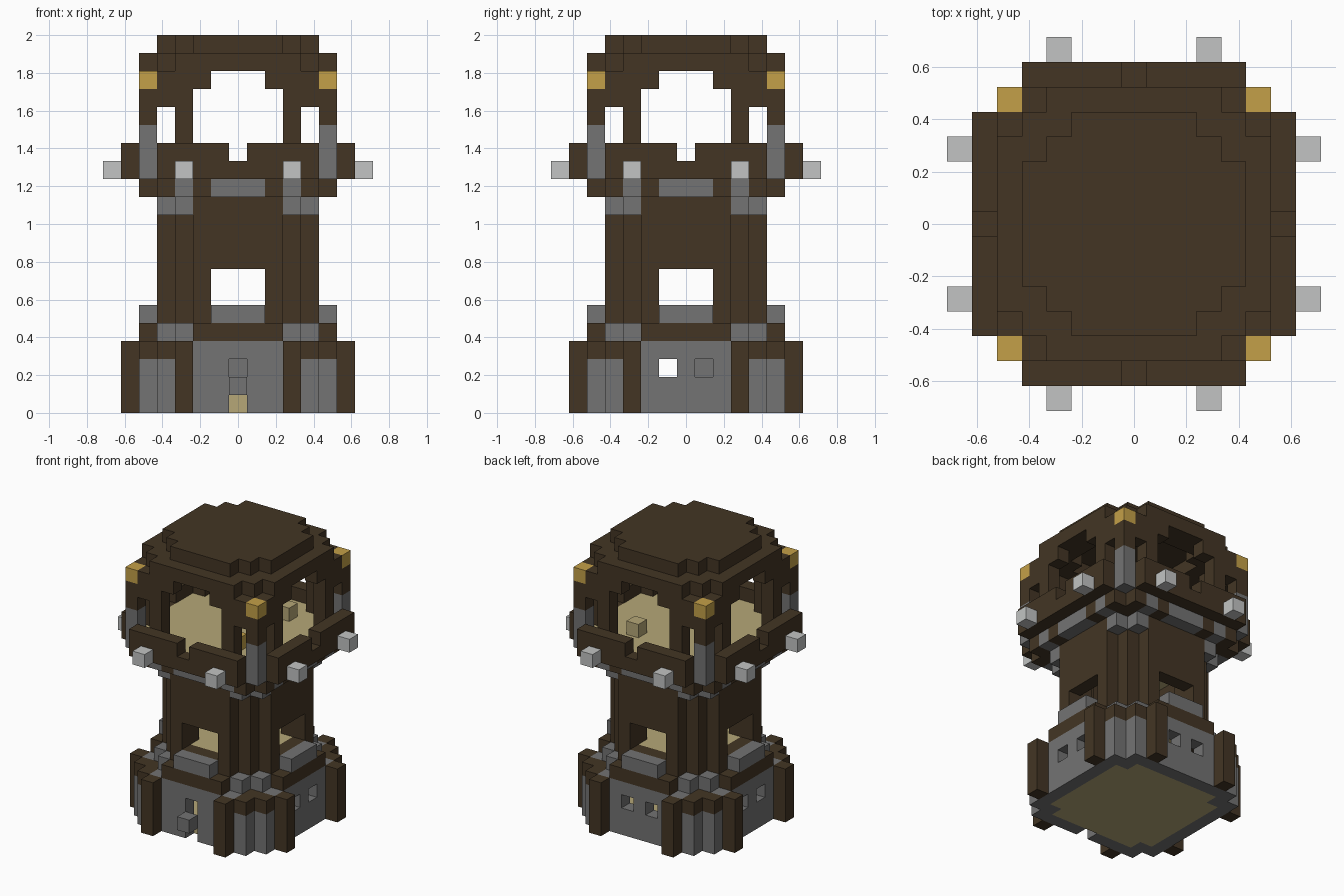
import bpy, bmesh

cube = bpy.data.objects.get("Cube")
if cube:
    bpy.data.objects.remove(cube, do_unlink=True)

U = 2 / 21  # size of one block


def material(name, rgb):
    m = bpy.data.materials.new(name)
    m.use_nodes = True
    lin = [((c / 255 + 0.055) / 1.055) ** 2.4 for c in rgb] + [1]
    m.diffuse_color = lin
    m.node_tree.nodes["Principled BSDF"].inputs["Base Color"].default_value = lin
    return m


brown = material("dark_timber", (67, 53, 36))
grey = material("stone_grey", (115, 115, 115))
light = material("pale_stone", (194, 196, 195))
gold = material("gold", (196, 160, 72))
tan = material("tan_plank", (182, 167, 119))

AXES = [(1, 0, 0), (-1, 0, 0), (0, 1, 0), (0, -1, 0), (0, 0, 1), (0, 0, -1)]


def part(name, mat, cells):
    """Skin a set of blocks, keeping only the outside faces."""
    cells = set(cells)
    bm = bmesh.new()
    for c in cells:
        for d in AXES:
            if tuple(a + b for a, b in zip(c, d)) in cells:
                continue
            k = [abs(v) for v in d].index(1)
            corners = []
            for s, t in ((-1, -1), (1, -1), (1, 1), (-1, 1)):
                p = [0, 0, 0]
                p[k], p[(k + 1) % 3], p[(k + 2) % 3] = d[k], s, t
                corners.append([(a + b / 2) * U for a, b in zip(c, p)])
            if d[k] < 0:
                corners.reverse()
            bm.faces.new([bm.verts.new((x, y, z + U / 2)) for x, y, z in corners])
    bmesh.ops.remove_doubles(bm, verts=bm.verts, dist=U / 100)
    mesh = bpy.data.meshes.new(name)
    bm.to_mesh(mesh)
    bm.free()
    mesh.materials.append(mat)
    ob = bpy.data.objects.new(name, mesh)
    bpy.context.collection.objects.link(ob)
    return ob


def plan(r, total):
    """Square plan with stepped corners."""
    span = range(-r, r + 1)
    return {(x, y) for x in span for y in span if abs(x) + abs(y) <= total}


def stack(cells, z0, z1):
    return {(x, y, z) for x, y in cells for z in range(z0, z1)}


def around(cells):
    """Repeat plan cells in all eight mirrored directions."""
    return {q for x, y in cells for a, b in ((x, y), (y, x))
            for q in ((a, b), (-a, b), (a, -b), (-a, -b))}


def low(c):
    return min(abs(c[0]), abs(c[1]))


def high(c):
    return max(abs(c[0]), abs(c[1]))


# Ground storey: stone wall with doorway and small windows
room = plan(4, 7)
wall = plan(5, 9) - room
corner = {c for c in wall if low(c) >= 4}
stone = stack(wall - corner, 0, 4) | stack(corner, 0, 3)
stone -= stack({(0, -5)}, 0, 3)
stone -= stack({(x, y) for x, y in around({(1, 5)}) if y != -5}, 2, 3)
part("base_wall", grey, stone)
part("ground_floor", tan, stack(room, 0, 1))
part("base_corner_cap", brown, stack(corner, 3, 4))
part("base_buttress", brown, stack(around({(3, 6)}), 0, 4))
part("door_block", grey, {(0, -6, 1)})
part("inner_block", grey, stack({(-3, 1)}, 1, 3))

# Ledge above the base
core = plan(3, 4)
shaft = plan(4, 6) - core
ledge = plan(5, 7) - plan(4, 6)
ledge_corner = {c for c in ledge if low(c) >= 3}
part("ledge_timber", brown, stack(ledge - ledge_corner, 4, 5))
part("ledge_stone_corner", grey, stack(ledge_corner, 4, 5))
part("window_sill", grey, stack(around({(0, 5), (1, 5)}), 5, 6))

# Shaft with a wide window on each side
windows = stack({c for c in plan(4, 6) if low(c) <= 1}, 6, 8)
part("shaft", brown, stack(shaft, 4, 12) - windows)
part("middle_floor", tan, stack(core, 5, 6))
part("corbel", grey, stack(around({(3, 4)}), 11, 12))

# Overhanging deck
deck = plan(5, 9)
rim = {c for c in deck if high(c) == 5 or c not in plan(4, 6)}
rim_stone = {c for c in rim if high(c) == 5 and low(c) in (0, 1, 3)}
part("deck_rim_timber", brown, stack((deck - core) - rim_stone, 12, 13))
part("deck_rim_stone", grey, stack(rim_stone, 12, 13))
part("deck_floor", tan, stack(deck, 13, 14) | stack(core, 11, 13))
part("gold_block", gold, {(2, -3, 14)})
part("plank_block", tan, {(2, 3, 14)})

# Parapet with a central notch per side, and pale studs
side = around({(i, 6) for i in range(5)})
part("parapet", brown, stack(side, 13, 15) - stack(around({(0, 6)}), 14, 15))
part("pale_stud", light, stack(around({(3, 7)}), 13, 14))

# Corner posts, pillars and arches
post = around({(5, 5)})
part("post_stone", grey, stack(post, 13, 16))
part("post_timber", brown, stack(post, 16, 18))
part("post_gold_cap", gold, stack(post, 18, 19))
part("arch", brown, stack(around({(3, 5)}), 14, 19)
     | stack(around({(4, 5)}), 17, 19) | stack(around({(2, 5)}), 18, 19))

# Stepped roof
part("roof", brown, stack(plan(5, 8) - plan(3, 5), 19, 20) | stack(plan(4, 6), 20, 21))
